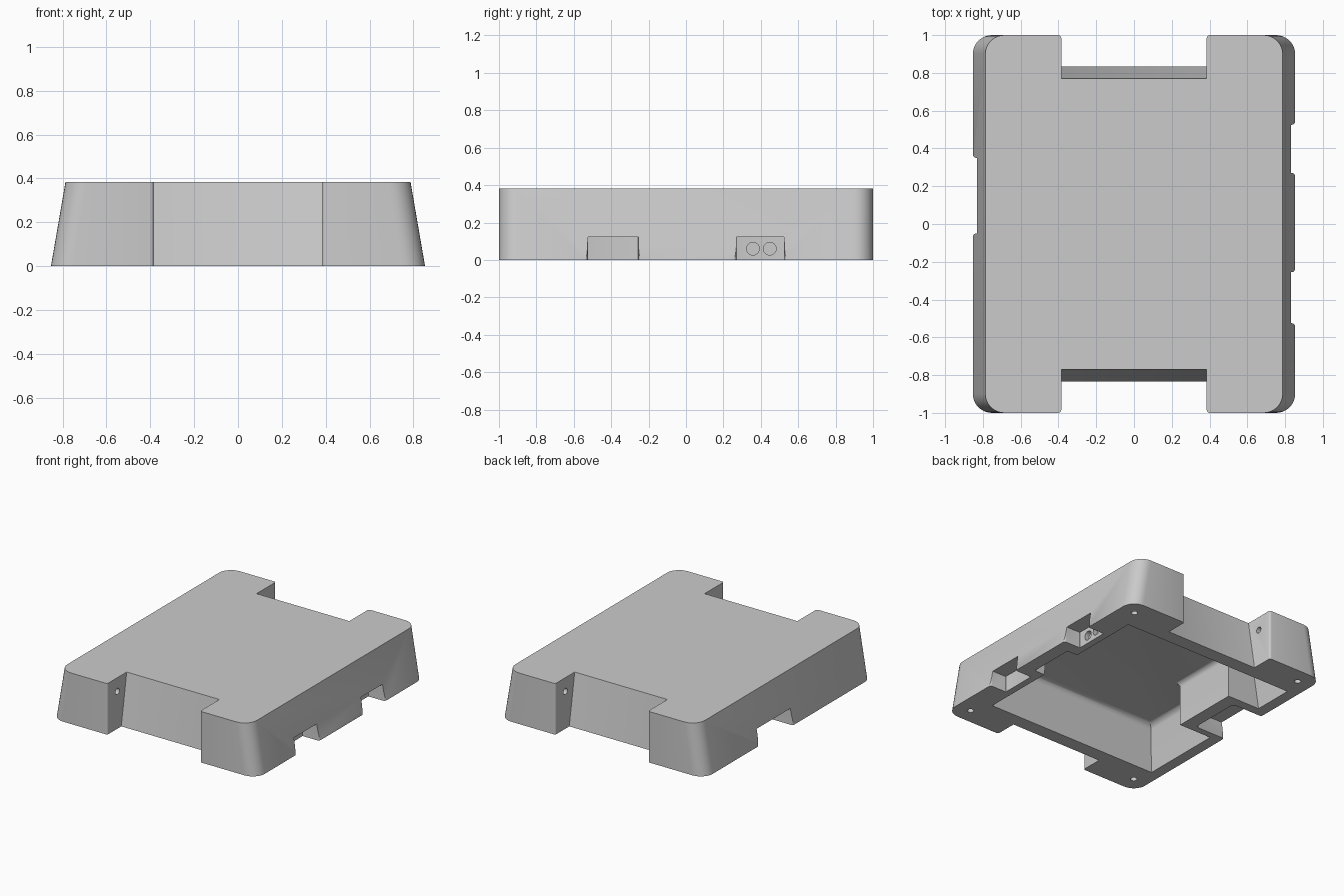
import bpy, bmesh
from math import cos, sin, pi, radians
from mathutils import Matrix

default = bpy.data.objects.get("Cube")
if default:
    bpy.data.objects.remove(default, do_unlink=True)

HEIGHT = 0.383
CEILING = 0.337
GRAY = (0.6, 0.6, 0.6, 1)
gray = bpy.data.materials.new("plain_gray")
gray.use_nodes = True
gray.diffuse_color = GRAY
gray.node_tree.nodes["Principled BSDF"].inputs["Base Color"].default_value = GRAY


def make_object(name, bm):
    bmesh.ops.recalc_face_normals(bm, faces=bm.faces)
    mesh = bpy.data.meshes.new(name)
    bm.to_mesh(mesh)
    bm.free()
    mesh.materials.append(gray)
    obj = bpy.data.objects.new(name, mesh)
    bpy.context.collection.objects.link(obj)
    return obj


def loft(lower, upper, z0, z1):
    """Closed solid between two outlines with equal point counts."""
    bm = bmesh.new()
    a = [bm.verts.new((x, y, z0)) for x, y in lower]
    b = [bm.verts.new((x, y, z1)) for x, y in upper]
    bm.faces.new(a)
    bm.faces.new(b)
    for i in range(len(a)):
        j = (i + 1) % len(a)
        bm.faces.new((a[i], a[j], b[j], b[i]))
    return bm


def rect(x0, x1, y0, y1):
    return [(x0, y0), (x1, y0), (x1, y1), (x0, y1)]


def slot(lo, hi, inner, outer, r, ri):
    """Open-ended slot outline (across, depth): mouth radius r, inner radius ri."""
    turns = [t * pi / 8 for t in range(5)]
    half = [(-ri * (1 - sin(t)), inner + ri * (1 - cos(t))) for t in turns]
    half += [(r * (1 - cos(t)), outer + r * (sin(t) - 1)) for t in turns]
    half.append((r, outer + 0.1))
    return [(lo - a, d) for a, d in half] + [(hi + a, d) for a, d in reversed(half)]


def cut(target, bm):
    """Subtract a solid from the target and discard the cutter."""
    cutter = make_object("cutter", bm)
    cutter.hide_render = True
    mod = target.modifiers.new("cut", 'BOOLEAN')
    mod.operation = 'DIFFERENCE'
    mod.solver = 'EXACT'
    mod.object = cutter
    deps = bpy.context.evaluated_depsgraph_get()
    mesh = bpy.data.meshes.new_from_object(target.evaluated_get(deps))
    target.modifiers.clear()
    target.data = mesh
    bpy.data.objects.remove(cutter, do_unlink=True)


def rod(center, radius, length, axis):
    turn = Matrix.Rotation(pi / 2, 4, 'Y') if axis == 'X' else Matrix.Identity(4)
    bm = bmesh.new()
    bmesh.ops.create_cone(bm, cap_ends=True, segments=24, radius1=radius, radius2=radius,
                          depth=length, matrix=Matrix.Translation(center) @ turn)
    return bm


# Housing: sides lean inward, rounded corner edges
bm = loft(rect(-0.853, 0.853, -1, 1), rect(-0.787, 0.787, -1, 1), 0, HEIGHT)
corners = [e for e in bm.edges if abs(e.verts[0].co.z - e.verts[1].co.z) > 0.1]
bmesh.ops.bevel(bm, geom=corners, offset=0.1, segments=8, profile=0.5, affect='EDGES')
body = make_object("housing", bm)

# Wide recesses at the front and back, with leaning walls
for side in (-1, 1):
    outlines = []
    for z in (-0.1, HEIGHT + 0.1):
        pts = slot(-0.385, 0.385, 0.835 - 0.169 * z, 1, 0.015, 0.002)
        outlines.append([(a, side * d) for a, d in pts])
    cut(body, loft(*outlines, -0.1, HEIGHT + 0.1))

# Hollow underside, wrapped around a block that houses the single side notch
cavity = make_object("cavity", loft(rect(-0.778, 0.668, -0.738, 0.738),
                                    rect(-0.715, 0.64, -0.672, 0.672), -0.05, CEILING))
block = rect(-1, -0.5, -0.1, 0.42)
cut(cavity, loft(block, block, -0.2, 0.6))
bm = bmesh.new()
bm.from_mesh(cavity.data)
bpy.data.objects.remove(cavity, do_unlink=True)
# Curve where the inner walls meet the ceiling
rim = [e for e in bm.edges if all(v.co.z > CEILING - 0.001 for v in e.verts)
       and any(f.normal.z < 0.9 for f in e.link_faces)]
bmesh.ops.bevel(bm, geom=rim, offset=0.04, segments=6, profile=0.5, affect='EDGES')
cut(body, bm)

# Shallow pocket between the paired notches
pocket = rect(0.6, 0.75, -0.17, 0.18)
cut(body, loft(pocket, pocket, -0.1, 0.2))

# Side notches: two on the left, one on the right
for side, lo, hi, inner, ri in ((1, 0.27, 0.525, 0.715, 0.003), (1, -0.525, -0.255, 0.715, 0.003),
                                (-1, -0.05, 0.35, 0.6, 0.03)):
    outline = [(side * d, a) for a, d in slot(lo, hi, inner, 0.853, 0.018, ri)]
    cut(body, loft(outline, outline, -0.1, 0.122))

# Round sockets in one notch
for y in (0.358, 0.448):
    cut(body, rod((0.71, y, 0.06), 0.034, 0.06, 'X'))

# Screw holes under the corners and small holes in the recess sides
for sx in (-1, 1):
    for sy in (-1, 1):
        cut(body, rod((sx * 0.735, sy * 0.88, 0.05), 0.023, 0.3, 'Z'))
        cut(body, rod((sx * 0.42, sy * 0.88, 0.28), 0.023, 0.2, 'X'))

bpy.ops.object.select_all(action='DESELECT')
body.select_set(True)
bpy.context.view_layer.objects.active = body
bpy.ops.object.shade_smooth_by_angle(angle=radians(30))
